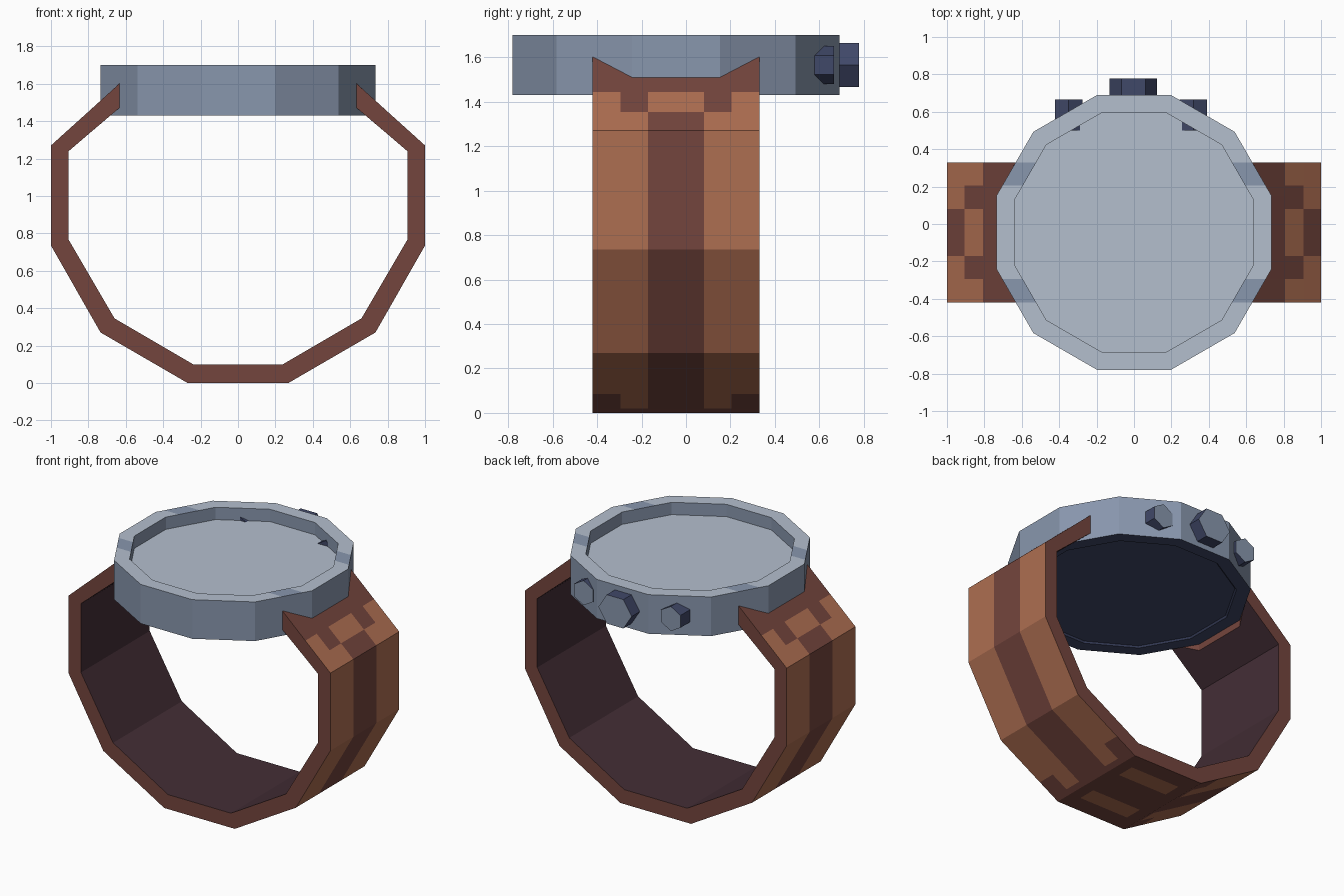
import bpy, bmesh, math

if "Cube" in bpy.data.objects:
    bpy.data.objects.remove(bpy.data.objects["Cube"])

CY = -0.045                      # centre line of the case and strap
COS30 = math.cos(math.radians(30))


def make_material(name, rgb):
    lin = [((c / 255 + 0.055) / 1.055) ** 2.4 for c in rgb] + [1.0]
    m = bpy.data.materials.new(name)
    m.use_nodes = True
    m.diffuse_color = lin
    bsdf = next(n for n in m.node_tree.nodes if n.type == 'BSDF_PRINCIPLED')
    bsdf.inputs["Base Color"].default_value = lin
    return m


light_grey = make_material("light grey", (180, 191, 206))
blue_grey = make_material("blue grey", (137, 151, 174))
navy = make_material("navy", (64, 72, 104))
maroon = make_material("maroon leather", (116, 69, 61))
tan = make_material("tan leather", (174, 110, 81))
plum = make_material("plum lining", (68, 46, 54))


def finish(name, bm, mats, y=CY):
    bmesh.ops.recalc_face_normals(bm, faces=bm.faces)
    me = bpy.data.meshes.new(name)
    bm.to_mesh(me)
    bm.free()
    for m in mats:
        me.materials.append(m)
    ob = bpy.data.objects.new(name, me)
    ob.location.y = y
    bpy.context.collection.objects.link(ob)
    return ob


# --- Case: twelve-sided, with extra points where the rim marks sit ---
MARKS = (0.25, 0.375)


def outline(a):
    side = a * math.tan(math.radians(15))
    diag = a / COS30 * math.cos(math.pi / 4) * COS30 / math.cos(math.radians(15))
    q = [(a, side)] + [((a - 0.5 * y) / COS30, y) for y in MARKS]
    q += [(diag, diag), (side, a)]
    left = [(-x, y) for x, y in reversed(q)]
    top = q + left
    return top + [(-x, -y) for x, y in top]


def build_case():
    bm = bmesh.new()
    # (apothem, height) from the underside centre, around the wall, to the dial
    rings = [(0.64, 1.44), (0.65, 1.43), (0.735, 1.43), (0.735, 1.70),
             (0.64, 1.70), (0.64, 1.615)]
    band_mat = [2, 2, 1, 0, 1]
    loops = [[bm.verts.new((x, y, z)) for x, y in outline(a)] for a, z in rings]
    n = len(loops[0])
    for k, mat in enumerate(band_mat):
        for i in range(n):
            j = (i + 1) % n
            f = bm.faces.new((loops[k][i], loops[k][j], loops[k + 1][j], loops[k + 1][i]))
            f.material_index = mat
            ys = [abs(v.co.y) for v in f.verts]
            xs = [abs(v.co.x) for v in f.verts]
            if mat == 0 and min(ys) > 0.24 and max(ys) < 0.38 and min(xs) > 0.45:
                f.material_index = 1          # darker mark across the rim
    bm.faces.new(loops[0]).material_index = 2
    bm.faces.new(loops[-1]).material_index = 0
    finish("watch_case", bm, [light_grey, blue_grey, navy])


build_case()


# --- Strap: faceted loop whose ends follow the case wall ---
def build_strap():
    rows = [-0.375, -0.25, -0.197, -0.125, 0.125, 0.197, 0.25, 0.375]
    # outer x, z, inner x, z from below the case end to the underside
    half = [(0.808, 1.443, 0.800, 1.330), (0.906, 1.355, 0.850, 1.287),
            (1.0, 1.27, 0.905, 1.24), (1.0, 0.735, 0.905, 0.765),
            (0.735, 0.27, 0.66, 0.345), (0.416, 0.085, 0.372, 0.177),
            (0.304, 0.02, 0.271, 0.118), (0.27, 0.0, 0.24, 0.1),
            (0.19, 0.0, 0.17, 0.1)]
    # tan zones per segment: C centre, M middle, O outer
    zones = ["", "CO", "MO", "MO", "MO", "MO", "M", "", "", "M"]
    bm = bmesh.new()
    outer, inner = [], []
    for d in rows:
        ex = 0.735 - max(0, abs(d) - 0.197) / math.sqrt(3)
        end = (ex, 1.27 + (1 - ex) * 0.904, ex, 1.24 + (0.905 - ex) * 0.852)
        st = [end] + half
        st += [(-a, b, -c, e) for a, b, c, e in reversed(st)]
        outer.append([bm.verts.new((s[0], d, s[1])) for s in st])
        inner.append([bm.verts.new((s[2], d, s[3])) for s in st])
    n = len(outer[0])
    for r in range(len(rows) - 1):
        mid = abs(rows[r] + rows[r + 1]) / 2
        zone = "C" if mid < 0.125 else "M" if mid < 0.25 else "O"
        for i in range(n - 1):
            f = bm.faces.new((outer[r][i], outer[r][i + 1],
                              outer[r + 1][i + 1], outer[r + 1][i]))
            f.material_index = 1 if zone in zones[min(i, n - 2 - i)] else 0
            f = bm.faces.new((inner[r][i], inner[r][i + 1],
                              inner[r + 1][i + 1], inner[r + 1][i]))
            f.material_index = 2
        for i in (0, n - 1):                  # ends against the case
            bm.faces.new((outer[r][i], outer[r + 1][i], inner[r + 1][i], inner[r][i]))
    for r in (0, -1):                         # long side edges
        for i in range(n - 1):
            bm.faces.new((outer[r][i], outer[r][i + 1], inner[r][i + 1], inner[r][i]))
    finish("strap", bm, [maroon, tan, plum])


build_strap()


# --- Six-sided crown and push buttons on the back of the case ---
def button(name, x, y0, y1, rx, rz, turn):
    bm = bmesh.new()
    ends = []
    for y in (y0, y1):
        angles = [turn + i * math.pi / 3 for i in range(6)]
        ends.append([bm.verts.new((x + rx * math.cos(a), y, 1.565 + rz * math.sin(a)))
                     for a in angles])
    for i in range(6):
        j = (i + 1) % 6
        bm.faces.new((ends[0][i], ends[0][j], ends[1][j], ends[1][i]))
    bm.faces.new(ends[0])
    bm.faces.new(ends[1]).material_index = 1
    finish(name, bm, [navy, blue_grey], 0)


button("crown", -0.003, 0.66, 0.778, 0.127, 0.115, 0)
button("left_button", 0.317, 0.50, 0.665, 0.085, 0.085, math.pi / 6)
button("right_button", -0.35, 0.50, 0.665, 0.085, 0.085, math.pi / 6)
